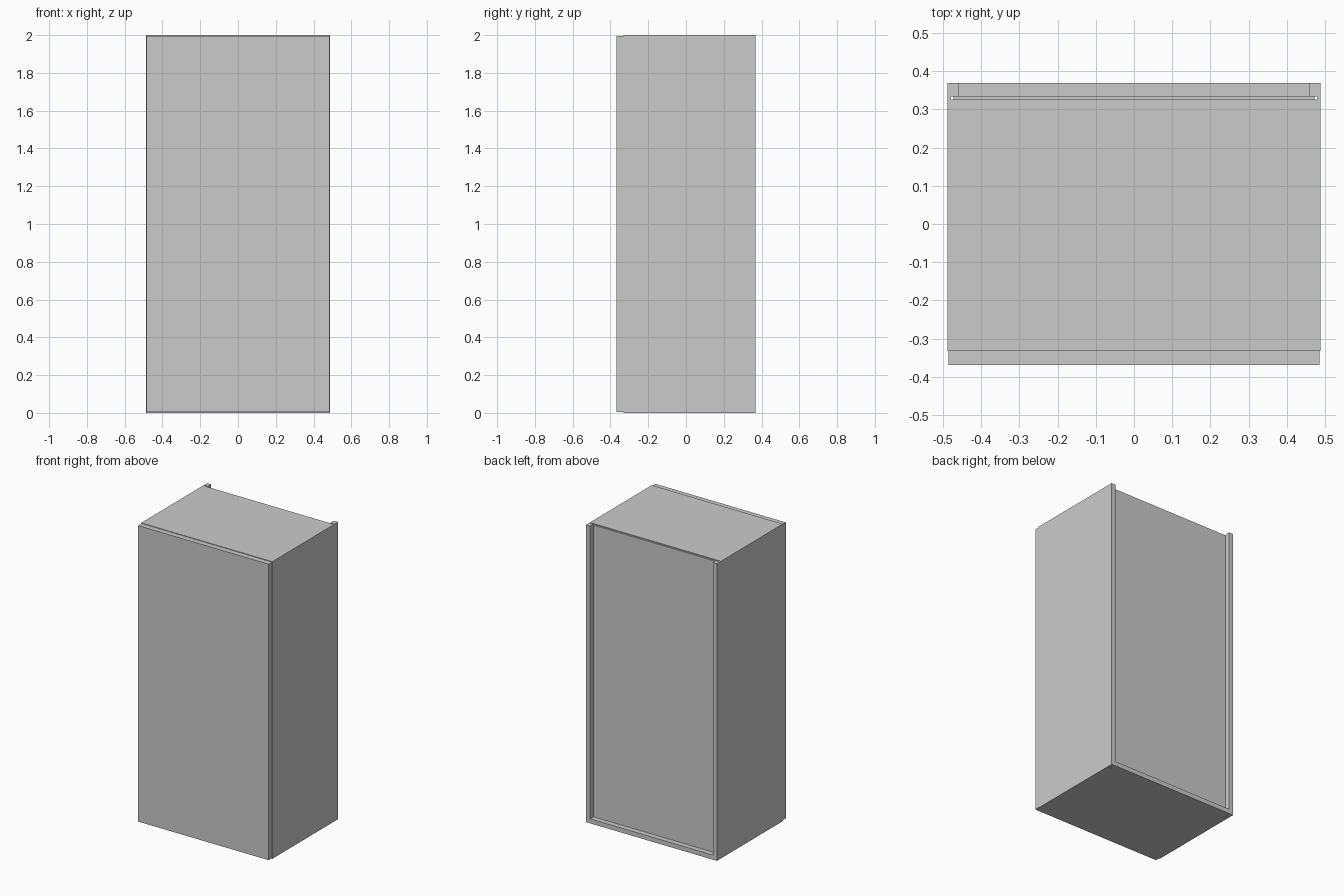
import bpy, bmesh
from mathutils import Vector

if "Cube" in bpy.data.objects:
    bpy.data.objects.remove(bpy.data.objects["Cube"])

W, D, H = 0.488, 0.368, 2.0      # half width, half depth, height
T = 0.031                        # board thickness
FRONT = -0.332                   # carcass front plane
G0, G1 = 0.325, 0.333            # groove for the back panel
GROOVE = 0.022                   # groove depth in the sides
INNER = W - T


def prism(name, profile, offset, length):
    """Extrude a closed 3D profile along a vector."""
    bm = bmesh.new()
    face = bm.faces.new([bm.verts.new(Vector(p) + Vector(offset)) for p in profile])
    ext = bmesh.ops.extrude_face_region(bm, geom=[face])
    verts = [g for g in ext["geom"] if isinstance(g, bmesh.types.BMVert)]
    bmesh.ops.translate(bm, verts=verts, vec=length)
    bmesh.ops.recalc_face_normals(bm, faces=bm.faces)
    mesh = bpy.data.meshes.new(name)
    bm.to_mesh(mesh)
    bm.free()
    ob = bpy.data.objects.new(name, mesh)
    bpy.context.collection.objects.link(ob)
    return ob


def board(name, x, y, z):
    """Rectangular board from (min, max) ranges."""
    rect = [(x[0], y[0], 0), (x[1], y[0], 0), (x[1], y[1], 0), (x[0], y[1], 0)]
    return prism(name, rect, (0, 0, z[0]), (0, 0, z[1] - z[0]))


# Side panels, with a full-height groove near the back edge
for name, s in (("left_side", -1), ("right_side", 1)):
    outline = [(W, FRONT), (W, D), (INNER, D), (INNER, G1), (INNER + GROOVE, G1),
               (INNER + GROOVE, G0), (INNER, G0), (INNER, FRONT)]
    prism(name, [(s * x, y, 0) for x, y in outline], (0, 0, 0), (0, 0, H))

# Bottom panel, full depth with a groove holding the back panel
outline = [(FRONT, 0), (D, 0), (D, T), (G1, T), (G1, T / 2), (G0, T / 2), (G0, T), (FRONT, T)]
prism("bottom_panel", [(0, y, z) for y, z in outline], (-INNER, 0, 0), (2 * INNER, 0, 0))

# Top panel, stopping in front of the back panel
board("top_panel", (-INNER, INNER), (FRONT, G0), (H - T, H))

# Thin back panel slid into the grooves
board("back_panel", (-0.472, 0.472), (G0, G1), (T / 2, H - 0.006))

# Front door, slightly inset from the carcass outline
board("door", (-0.4855, 0.4855), (-D, FRONT), (0.004, H - 0.004))
